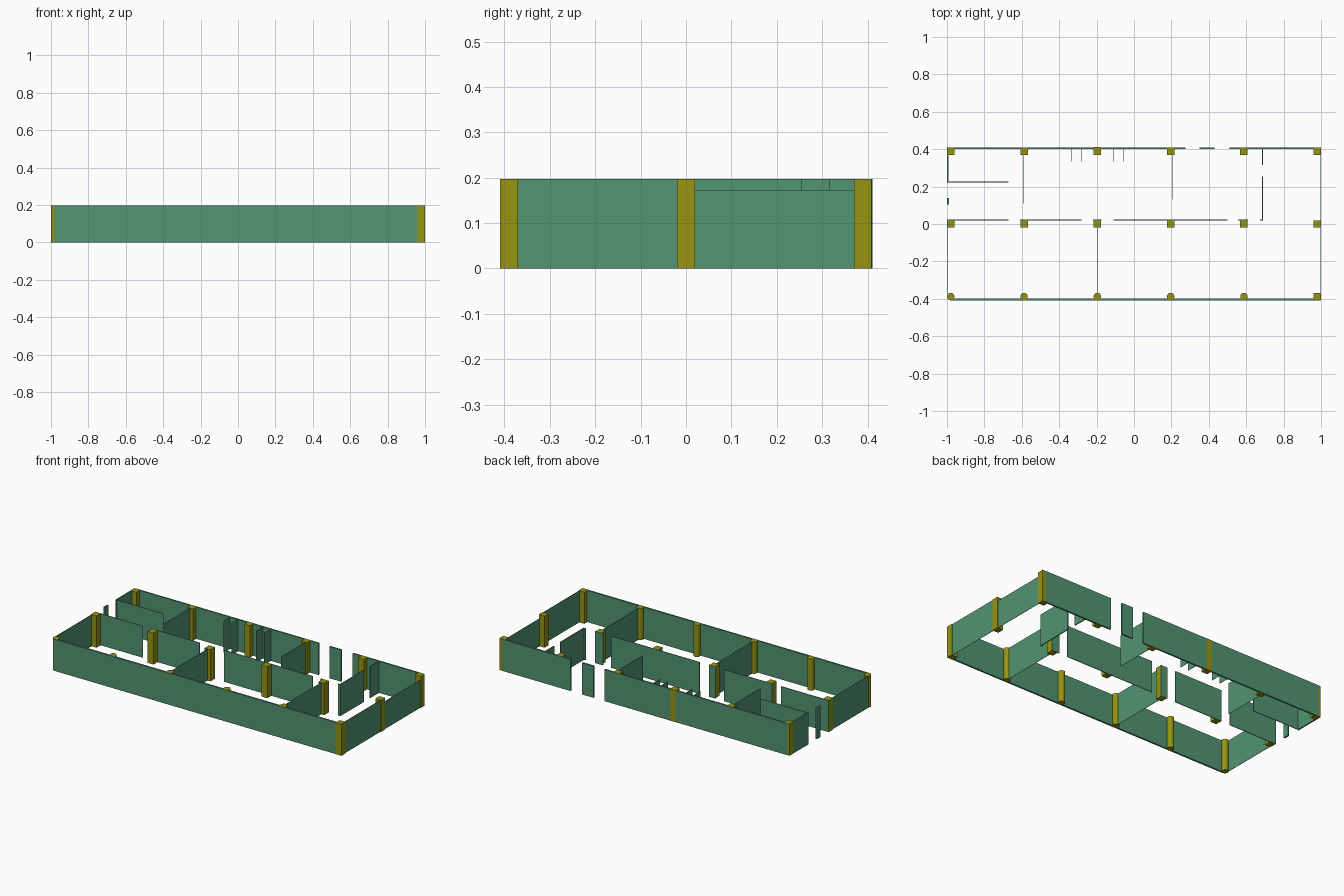
import bpy
import math

cube = bpy.data.objects.get("Cube")
if cube:
    bpy.data.objects.remove(cube, do_unlink=True)

H = 0.197          # storey height
THIN = 0.002       # partition thickness


def make_material(name, rgb):
    mat = bpy.data.materials.new(name)
    mat.use_nodes = True
    mat.diffuse_color = (*rgb, 1)
    mat.node_tree.nodes["Principled BSDF"].inputs["Base Color"].default_value = (*rgb, 1)
    return mat


green = make_material("wall_green", (0.085, 0.297, 0.168))
olive = make_material("column_olive", (0.305, 0.296, 0.006))


def box(name, x0, x1, y0, y1, mat, height=H):
    bpy.ops.mesh.primitive_cube_add(
        size=1, location=((x0 + x1) / 2, (y0 + y1) / 2, height / 2))
    ob = bpy.context.object
    ob.name = name
    ob.scale = (x1 - x0, y1 - y0, height)
    bpy.ops.object.transform_apply(location=False, rotation=False, scale=True)
    ob.data.materials.append(mat)
    return ob


def walls_along_x(name, y, spans, thick=THIN):
    for a, b in spans:
        box(name, a, b, y - thick / 2, y + thick / 2, green)


def walls_along_y(name, x, spans, thick=THIN, height=H):
    for a, b in spans:
        box(name, x - thick / 2, x + thick / 2, a, b, green, height)


# Columns: square in the back and middle rows, round along the front
R = 0.02
for i in range(6):
    x = -0.98 + i * 0.392
    back = 0.411 if i == 2 else 0.409
    box("back_column", x - R, x + R, 0.37, back, olive)
    box("middle_column", x - R, x + R, -R, R, olive)
    if i == 5:
        box("front_corner_column", x - R, x + R, -0.41, -0.37, olive)
    else:
        bpy.ops.mesh.primitive_cylinder_add(
            vertices=24, radius=R, depth=H, location=(x, -0.388, H / 2))
        col = bpy.context.object
        col.name = "front_round_column"
        col.data.materials.append(olive)
        bpy.ops.object.shade_smooth_by_angle(angle=math.radians(40))

# Long outer walls, the back one with door openings
walls_along_x("front_wall", -0.404, [(-0.985, 0.961)], 0.011)
walls_along_x("back_wall", 0.405, [(-0.985, -0.216), (-0.176, 0.275),
                                   (0.35, 0.43), (0.51, 0.98)], 0.010)

# End walls
walls_along_y("right_end_wall", -0.995, [(0.22, 0.37)], 0.009)
walls_along_y("right_door_post", -0.994, [(0.105, 0.14)], 0.01)
walls_along_y("right_end_wall_front", -0.995, [(-0.375, -0.02)])
walls_along_y("left_end_wall_front", 0.995, [(-0.37, -0.02)])
walls_along_y("left_end_wall_low", 0.995, [(0.02, 0.37)], height=0.173)

# Corridor wall with doorways and rooms behind it
walls_along_x("corridor_wall", 0.022, [(-1.0, -0.67), (-0.61, -0.28), (-0.22, -0.175),
                                       (-0.11, 0.5), (0.555, 0.61), (0.675, 0.69)], 0.004)
walls_along_x("corner_room_wall", 0.224, [(-0.99, -0.67)], 0.004)
walls_along_y("end_room_wall", 0.688, [(0.02, 0.255), (0.315, 0.40)], 0.006)
walls_along_y("back_room_partition", -0.59, [(0.11, 0.37)])
walls_along_y("back_room_partition", 0.205, [(0.13, 0.40)])

# Short stall dividers on the back wall
for x in (-0.335, -0.28, -0.11, -0.055):
    walls_along_y("stall_divider", x, [(0.335, 0.40)])

# Partitions across the front hall
for x in (-0.196, 0.588):
    walls_along_y("hall_partition", x, [(-0.40, -0.02)])
